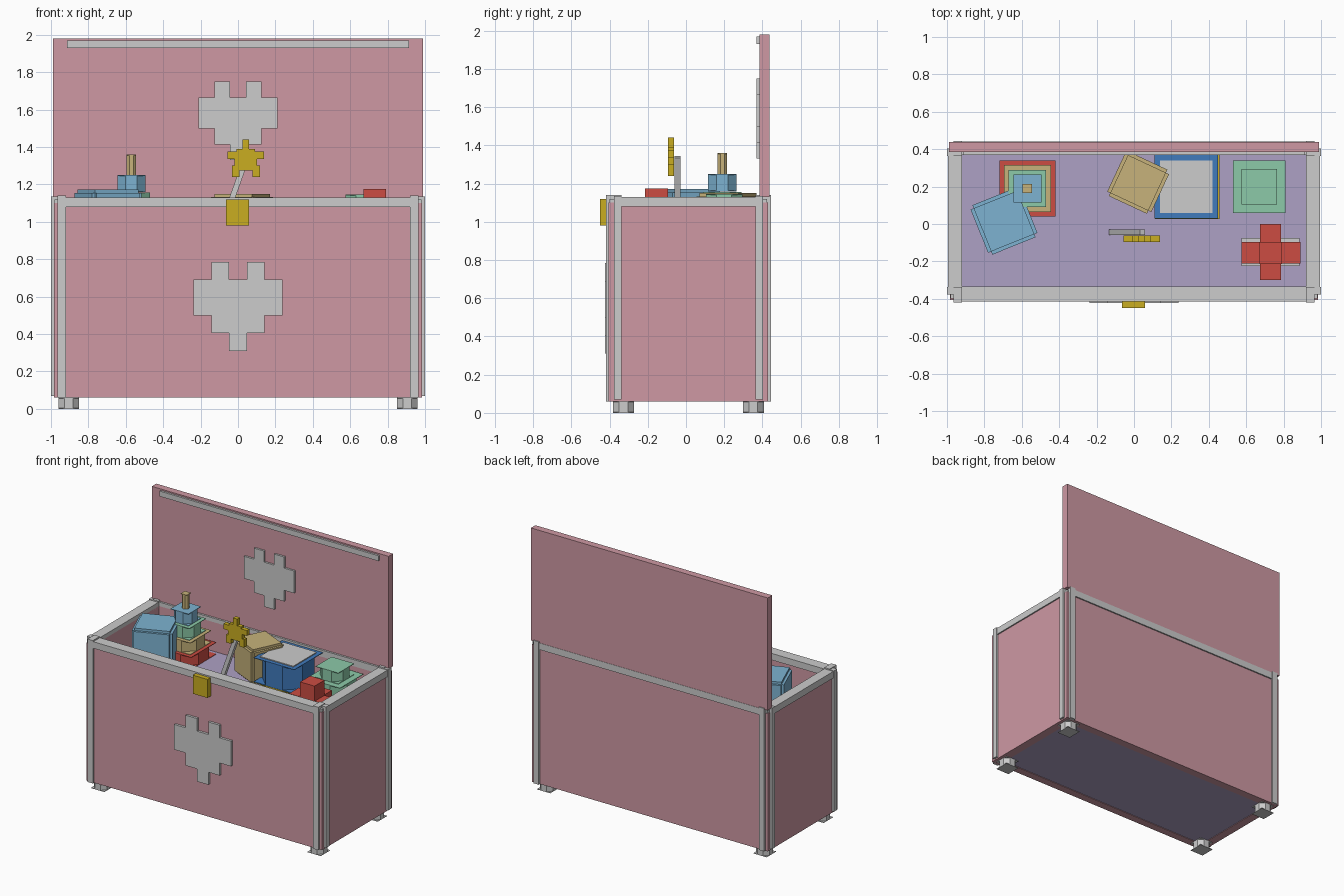
import bpy, bmesh, math
from mathutils import Matrix, Vector

if "Cube" in bpy.data.objects:
    bpy.data.objects.remove(bpy.data.objects["Cube"], do_unlink=True)


def material(name, rgb):
    lin = [c / 12.92 if c <= 0.04045 else ((c + 0.055) / 1.055) ** 2.4 for c in rgb]
    m = bpy.data.materials.new(name)
    m.use_nodes = True
    m.diffuse_color = (*lin, 1)
    m.node_tree.nodes["Principled BSDF"].inputs["Base Color"].default_value = (*lin, 1)
    return m


PINK = material("pink", (0.81, 0.60, 0.64))
GREY = material("light grey", (0.80, 0.80, 0.80))
GOLD = material("gold", (0.79, 0.68, 0.13))
RED = material("red", (0.80, 0.30, 0.26))
GREEN = material("mint green", (0.55, 0.79, 0.66))
SKY = material("sky blue", (0.49, 0.70, 0.82))
BLUE = material("deep blue", (0.25, 0.48, 0.74))
TAN = material("tan", (0.78, 0.70, 0.48))
LILAC = material("lilac", (0.68, 0.63, 0.77))


def finish(name, bm, mat, matrix=Matrix()):
    bmesh.ops.recalc_face_normals(bm, faces=bm.faces)
    me = bpy.data.meshes.new(name)
    bm.to_mesh(me)
    bm.free()
    me.materials.append(mat)
    ob = bpy.data.objects.new(name, me)
    ob.matrix_world = matrix
    bpy.context.collection.objects.link(ob)
    return ob


def add_box(bm, x0, x1, y0, y1, z0, z1):
    m = Matrix.Translation(((x0 + x1) / 2, (y0 + y1) / 2, (z0 + z1) / 2))
    m = m @ Matrix.Diagonal((x1 - x0, y1 - y0, z1 - z0, 1))
    bmesh.ops.create_cube(bm, size=1, matrix=m)


def boxes(name, mat, *dims, matrix=Matrix()):
    bm = bmesh.new()
    for d in dims:
        add_box(bm, *d)
    return finish(name, bm, mat, matrix)


def drum(name, mat, x, y, z0, z1, w):
    """Octagonal prism with thin square caps."""
    bm = bmesh.new()
    h = w / 2
    m = Matrix.Translation((x, y, (z0 + z1) / 2)) @ Matrix.Rotation(math.pi / 8, 4, "Z")
    r = h / math.cos(math.pi / 8)
    bmesh.ops.create_cone(bm, cap_ends=True, segments=8, radius1=r, radius2=r,
                          depth=z1 - z0 - 0.002, matrix=m)
    for z in (z0, z1 - 0.004):
        add_box(bm, x - h, x + h, y - h, y + h, z, z + 0.004)
    return finish(name, bm, mat)


def extruded(name, mat, pts, y0, y1):
    """Closed x/z outline given thickness along y."""
    bm = bmesh.new()
    f = bm.faces.new([bm.verts.new((x, y0, z)) for x, z in pts])
    ext = bmesh.ops.extrude_face_region(bm, geom=[f])
    moved = [v for v in ext["geom"] if isinstance(v, bmesh.types.BMVert)]
    bmesh.ops.translate(bm, verts=moved, vec=(0, y1 - y0, 0))
    return finish(name, bm, mat)


def heart(name, zc, c, y0, y1):
    """Stepped heart on a five by five grid of cell size c."""
    half = [(0.5, 1.5), (0.5, 2.5), (1.5, 2.5), (1.5, 1.5), (2.5, 1.5), (2.5, -0.5),
            (1.5, -0.5), (1.5, -1.5), (0.5, -1.5), (0.5, -2.5)]
    pts = half + [(-x, z) for x, z in reversed(half)]
    return extruded(name, GREY, [(x * c, zc + z * c) for x, z in pts], y0, y1)


# Chest walls and the floor the toys rest on
for s, side in ((1, "left"), (-1, "right")):
    xa, xb = sorted((s * 0.92, s * 0.985))
    boxes(side + "_wall", PINK, (xa, xb, -0.405, 0.43, 0.06, 1.10))
boxes("front_wall", PINK, (-0.92, 0.92, -0.405, -0.345, 0.06, 1.10))
boxes("back_wall", PINK, (-0.92, 0.92, 0.37, 0.43, 0.06, 1.10))
boxes("chest_floor", LILAC, (-0.92, 0.92, -0.345, 0.37, 0.064, 0.88))

# Top rails
boxes("front_rail", GREY, (-0.93, 0.93, -0.415, -0.335, 1.08, 1.13))
boxes("back_rail", GREY, (-0.93, 0.93, 0.37, 0.44, 1.08, 1.13))
for s, side in ((1, "left"), (-1, "right")):
    xa, xb = sorted((s * 0.92, s * 0.995))
    boxes(side + "_rail", GREY, (xa, xb, -0.34, 0.37, 1.08, 1.13))

# Stepped corner posts and feet
for sx, side in ((1, "left"), (-1, "right")):
    for sy, end in ((-1, "front"), (1, "back")):
        cy = 0.0125
        parts = []
        for x0, x1, y0, y1, z0, z1 in ((0.92, 0.965, 0.35, 0.432, 0.06, 1.14),
                                       (0.92, 1.0, 0.35, 0.39, 0.07, 1.135),
                                       (0.92, 0.98, 0.35, 0.412, 0.09, 1.12)):
            xa, xb = sorted((sx * x0, sx * x1))
            ya, yb = sorted((cy + sy * y0, cy + sy * y1))
            parts.append((xa, xb, ya, yb, z0, z1))
        boxes(f"{end}_{side}_post", GREY, *parts)
        drum(f"{end}_{side}_foot", GREY, sx * 0.905, cy + sy * 0.34, 0, 0.06, 0.11)

# Open lid
boxes("lid", PINK, (-0.99, 0.99, 0.385, 0.438, 1.13, 1.98))
boxes("lid_strip", GREY, (-0.915, 0.915, 0.37, 0.385, 1.93, 1.97))
heart("lid_heart", 1.54, 0.084, 0.37, 0.386)
heart("front_heart", 0.548, 0.095, -0.423, -0.404)
boxes("latch", GOLD, (-0.063, 0.06, -0.45, -0.41, 0.98, 1.12))

# Stacking ring tower
for i, (mat, w) in enumerate(((RED, 0.30), (TAN, 0.25), (GREEN, 0.20), (SKY, 0.15))):
    z = 0.88 + i * 0.093
    drum(f"stack_ring_{i + 1}", mat, -0.57, 0.19, z, z + 0.091, w)
drum("stack_peg", TAN, -0.57, 0.19, 1.24, 1.36, 0.05)


def toy_block(name, mat, x, y, z, size, angle):
    """Cube with stepped edges."""
    a, b = size / 2, size / 2 - 0.018
    m = Matrix.Translation((x, y, z)) @ Matrix.Rotation(math.radians(angle), 4, "Z")
    dims = [(-p, p, -q, q, -r, r) for p, q, r in ((a, b, b), (b, a, b), (b, b, a))]
    boxes(name, mat, *dims, matrix=m)


toy_block("blue_block", SKY, -0.695, 0.015, 1.03, 0.285, 22)
toy_block("tan_block", TAN, 0.022, 0.22, 1.02, 0.26, -25)

# Toy drum
drum("toy_drum_base", GOLD, 0.285, 0.20, 0.88, 0.93, 0.345)
drum("toy_drum_body", BLUE, 0.28, 0.20, 0.93, 1.115, 0.34)
boxes("toy_drum_skin", GREY, (0.14, 0.42, 0.06, 0.34, 1.113, 1.122))

# Green stepped toy
drum("green_toy_base", GREEN, 0.67, 0.20, 0.88, 1.06, 0.28)
drum("green_toy_top", GREEN, 0.67, 0.20, 1.06, 1.145, 0.19)

# Red cross toy
boxes("red_cross_toy", RED, (0.575, 0.89, -0.21, -0.095, 0.95, 1.06),
      (0.675, 0.785, -0.30, 0.0, 0.95, 1.06), (0.67, 0.79, -0.215, -0.095, 0.88, 1.175))
boxes("red_cross_tray", GREY, (0.575, 0.885, -0.225, -0.075, 0.88, 0.93))

# Star wand
stick_a, stick_b = Vector((-0.12, -0.045, 0.88)), Vector((0.045, -0.045, 1.34))
d = stick_b - stick_a
stick_m = Matrix.Translation((stick_a + stick_b) / 2) @ Matrix.Rotation(math.atan2(d.x, d.z), 4, "Y")
L = d.length / 2
boxes("wand_stick", GREY, (-0.015, 0.015, -0.015, 0.015, -L, L), matrix=stick_m)
star_half = [(0.018, 1.44), (0.018, 1.39), (0.05, 1.39), (0.05, 1.375), (0.098, 1.375),
             (0.098, 1.335), (0.06, 1.335), (0.06, 1.30), (0.075, 1.30), (0.075, 1.24),
             (0.035, 1.24), (0.035, 1.275)]
star = star_half + [(-x, z) for x, z in reversed(star_half)]
extruded("wand_star", GOLD, [(0.042 + x, z) for x, z in star], -0.095, -0.062)
